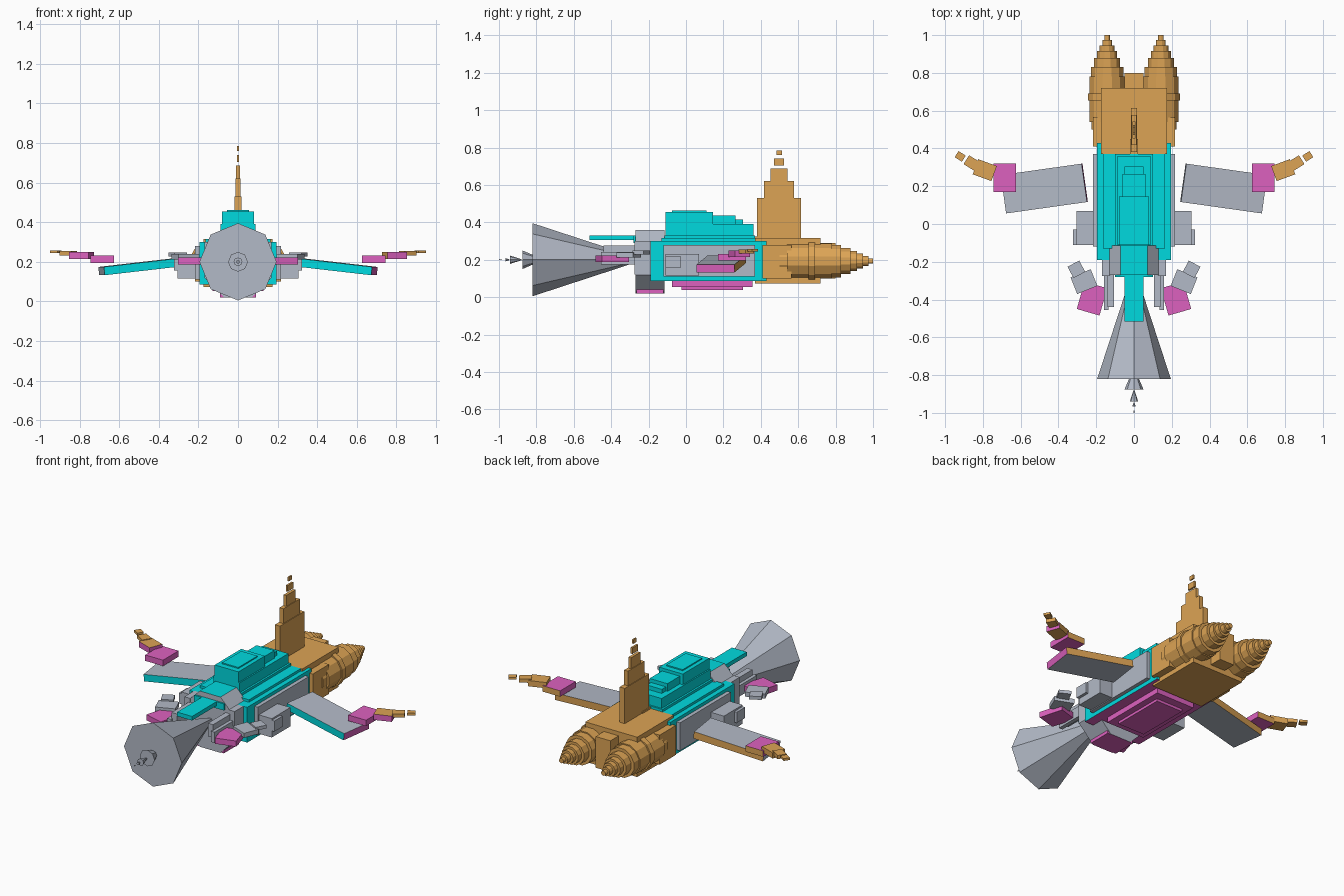
import bpy, bmesh, math
from mathutils import Matrix, Vector

if "Cube" in bpy.data.objects:
    bpy.data.objects.remove(bpy.data.objects["Cube"])

def mat(name, c):
    m = bpy.data.materials.new(name)
    m.diffuse_color = (*c, 1)
    m.use_nodes = True
    m.node_tree.nodes["Principled BSDF"].inputs["Base Color"].default_value = m.diffuse_color
    return m

MATS = {'G': mat("grey", (.45, .49, .57)), 'C': mat("cyan", (0, .7, .74)),
        'O': mat("orange", (.72, .37, .09)), 'M': mat("magenta", (.72, .12, .52))}

def finish(name, bm, paint):
    """paint: one letter, or six letters for front, back, left, right, bottom, top faces"""
    bmesh.ops.recalc_face_normals(bm, faces=bm.faces)
    me = bpy.data.meshes.new(name)
    keys = list(dict.fromkeys(paint))
    for k in keys:
        me.materials.append(MATS[k])
    if len(paint) == 6:
        dirs = [Vector(d) for d in ((0, -1, 0), (0, 1, 0), (-1, 0, 0), (1, 0, 0), (0, 0, -1), (0, 0, 1))]
        for f in bm.faces:
            i = max(range(6), key=lambda j: f.normal.dot(dirs[j]))
            f.material_index = keys.index(paint[i])
    bm.to_mesh(me)
    bm.free()
    ob = bpy.data.objects.new(name, me)
    bpy.context.collection.objects.link(ob)
    return ob

def box(name, x, y, z, paint, mirror=False):
    """box from (min, max) ranges, optionally copied to the left side"""
    for s, side in (((1, "right_"), (-1, "left_")) if mirror else ((1, ""),)):
        bm = bmesh.new()
        bmesh.ops.create_cube(bm, size=1)
        for v in bm.verts:
            v.co = (s * x[v.co.x > 0], y[v.co.y > 0], z[v.co.z > 0])
        finish(side + name, bm, paint)

def slab(name, c, size, yaw, roll, paint):
    """turned box, built on both sides"""
    for s, side in ((1, "right_"), (-1, "left_")):
        bm = bmesh.new()
        bmesh.ops.create_cube(bm, size=1)
        m = (Matrix.Diagonal((s, 1, 1, 1)) @ Matrix.Translation(c)
             @ Matrix.Rotation(math.radians(yaw), 4, 'Z')
             @ Matrix.Rotation(math.radians(roll), 4, 'Y') @ Matrix.Diagonal((*size, 1)))
        bm.transform(m)
        finish(side + name, bm, paint)

def lathe(name, cx, cz, profile, n, paint, turn=0.0):
    """rings of (y, radius) joined along the y axis, capped at both ends"""
    bm = bmesh.new()
    rings = [[bm.verts.new((cx + r * math.cos(2 * math.pi * (i + turn) / n), y,
                            cz + r * math.sin(2 * math.pi * (i + turn) / n))) for i in range(n)]
             for y, r in profile]
    for a, b in zip(rings, rings[1:]):
        for i in range(n):
            bm.faces.new((a[i], a[(i + 1) % n], b[(i + 1) % n], b[i]))
    bm.faces.new(rings[0])
    bm.faces.new(rings[-1])
    return finish(name, bm, paint)

# Nose horn and the shrinking spikes in front of it
lathe("nose_horn", 0, .2, [(-.82, .195), (-.27, .015)], 8, 'G')
lathe("nose_spike_large", 0, .2, [(-.875, .05), (-.81, .022)], 8, 'G')
lathe("nose_spike_medium", 0, .2, [(-.94, .022), (-.88, .003)], 8, 'G')
lathe("nose_spike_small", 0, .2, [(-.965, .009), (-.945, .002)], 8, 'G')
lathe("nose_spike_tip", 0, .2, [(-1.0, .003), (-.985, .001)], 8, 'G')

# Octagonal nose collar
lathe("nose_collar", 0, .19, [(-.27, .184), (-.115, .184)], 8, "GGGGMC", .5)
box("collar_keel", (-.09, .09), (-.265, -.12), (.02, .09), 'M')

# Main hull
box("hull", (-.195, .195), (-.19, .43), (.085, .30), "CCCCMC")
box("hull_deck", (-.165, .165), (-.13, .37), (.29, .315), 'C')
box("nose_deck", (-.10, .10), (-.28, .37), (.29, .33), 'C')
box("nose_plank", (-.05, .05), (-.515, -.1), (.305, .33), 'C')
box("belly_plate", (-.13, .13), (-.075, .355), (.053, .09), 'M')
box("belly_panel", (-.09, .09), (-.025, .305), (.037, .06), 'M')

# Stepped canopy
box("canopy_base", (-.088, .088), (-.11, .36), (.31, .39), 'C')
box("canopy_front", (-.08, .08), (-.11, .145), (.38, .455), 'C')
box("canopy_glass", (-.055, .055), (-.075, .11), (.45, .462), 'C')
box("canopy_rear", (-.06, .06), (.14, .265), (.38, .437), 'C')
box("canopy_tail", (-.05, .05), (.26, .305), (.38, .415), 'C')

# Side panels and boxes on the hull
box("side_panel", (.19, .218), (-.12, .37), (.11, .28), 'G', True)
box("side_box", (.21, .305), (-.11, .07), (.115, .23), 'G', True)
box("side_box_cap", (.30, .322), (-.11, -.03), (.155, .22), 'G', True)
box("cheek_block", (.13, .17), (-.275, -.18), (.12, .30), 'G', True)
box("prong_inner", (.105, .14), (-.44, -.2), (.195, .275), 'G', True)
box("prong_outer", (.135, .16), (-.455, -.25), (.175, .24), 'G', True)

# Front winglets, three shrinking plates
slab("winglet_root", (.222, -.395, .205), (.125, .15, .035), 16, 0, 'M')
slab("winglet_mid", (.265, -.305, .225), (.115, .095, .028), -22, 0, 'G')
slab("winglet_tip", (.305, -.24, .238), (.07, .068, .02), -28, 0, 'G')

# Main wings: drooping, swept slightly forward
for s, paint in ((1, "COGMGG"),):
    slab("wing", (.475, .188, .178), (.435, .205, .042), -8, 6.5, paint)
slab("wingtip_plate", (.685, .245, .213), (.12, .15, .036), 0, 0, "MOMMMM")
slab("wingtip_arm", (.79, .285, .232), (.105, .085, .035), 20, 0, "MOOMOO")
slab("wingtip_finger", (.858, .322, .243), (.07, .055, .022), 32, 0, 'O')
slab("wingtip_point", (.92, .358, .251), (.045, .038, .014), 32, 0, 'O')

# Rear engine block
box("engine_block", (-.175, .175), (.37, .72), (.072, .315), 'O')
box("engine_bridge", (-.05, .05), (.70, .80), (.10, .29), 'O')
box("engine_side_panel", (.16, .218), (.41, .565), (.10, .28), 'O', True)

# Twin stepped thrusters
steps = [(.50, .54, .085), (.54, .655, .097), (.655, .69, .106), (.69, .78, .097),
         (.78, .83, .09), (.83, .88, .071), (.88, .915, .055), (.915, .945, .041),
         (.945, .975, .027), (.975, 1.0, .015)]
profile = [p for a, b, r in steps for p in ((a, r), (b, r))]
for s, side in ((1, "right"), (-1, "left")):
    lathe(side + "_thruster", s * .142, .193, profile, 12, 'O', .5)

# Stepped tail fin, the upper pieces float apart
for i, (y0, y1, z0, z1, w) in enumerate([(.38, .615, .31, .53, .017), (.418, .577, .53, .62, .013),
                                         (.453, .543, .62, .687, .009), (.47, .525, .703, .74, .006),
                                         (.484, .514, .76, .785, .004)]):
    box(f"tail_fin_{i + 1}", (-w, w), (y0, y1), (z0, z1), 'O')
box("fin_root", (-.022, .022), (.37, .45), (.31, .325), 'O')
